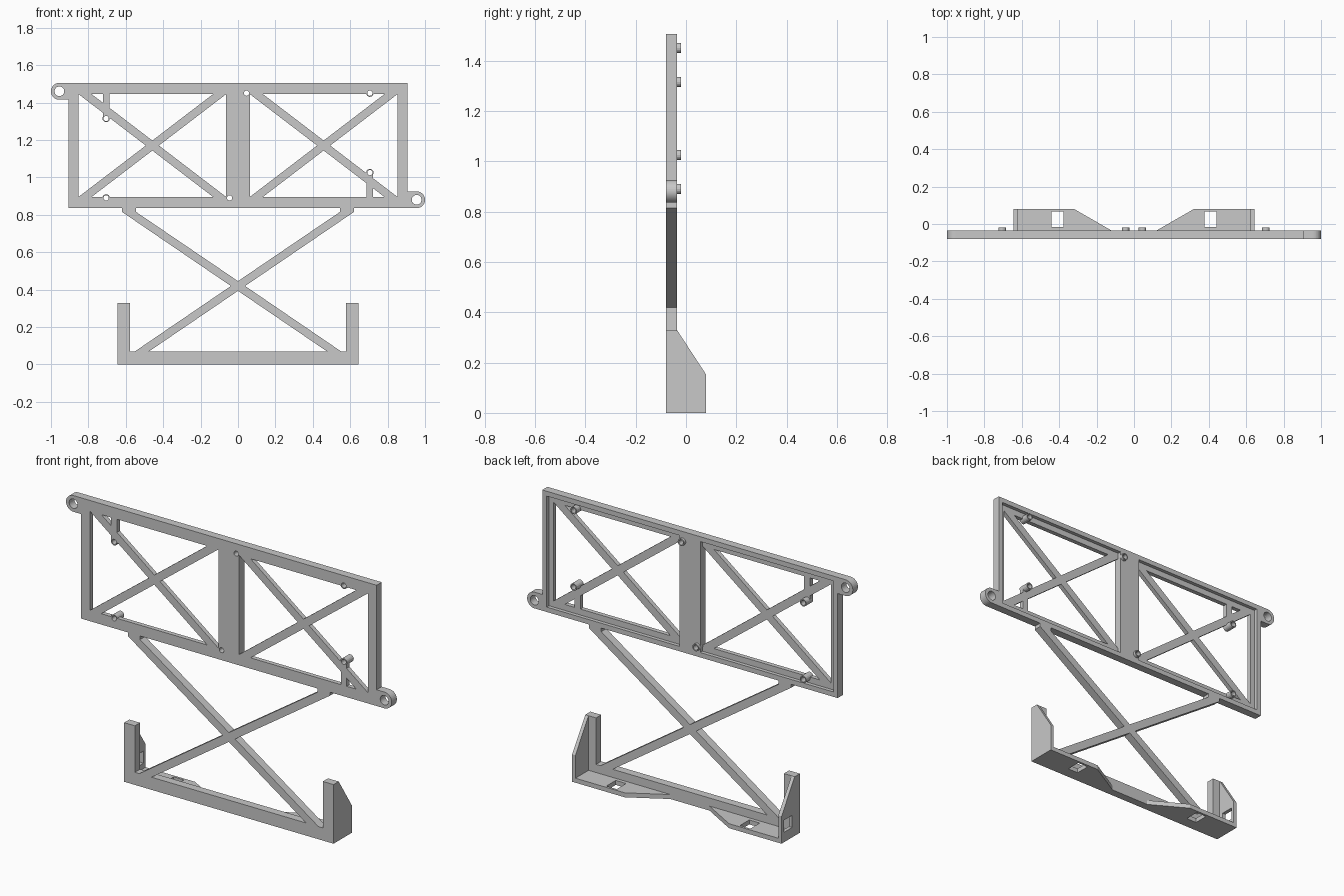
import bpy, bmesh, math

cube = bpy.data.objects.get("Cube")
if cube:
    bpy.data.objects.remove(cube, do_unlink=True)

grey = bpy.data.materials.new("light grey")
grey.use_nodes = True
colour = (0.58, 0.58, 0.58, 1)
grey.diffuse_color = colour
grey.node_tree.nodes["Principled BSDF"].inputs["Base Color"].default_value = colour

FRONT, BACK, LEDGE = -0.08, -0.035, -0.055
MID = 1.17          # height of the upper frame's centre
PEG, BORE = 0.02, 0.014


def circle(u, v, r, start=0, sweep=360, steps=24):
    n = steps if abs(sweep) == 360 else steps + 1
    return [(u + r * math.cos(math.radians(start + sweep * i / steps)),
             v + r * math.sin(math.radians(start + sweep * i / steps))) for i in range(n)]


def rect(u0, v0, u1, v1):
    return [(u0, v0), (u1, v0), (u1, v1), (u0, v1)]


def turn(points):
    """Half turn about the centre of the upper frame."""
    return [(-u, 2 * MID - v) for u, v in points]


def flip(points):
    """Mirror left to right, in reverse order so an outline can continue."""
    return [(-u, v) for u, v in reversed(points)]


def plate(name, loops, lo, hi, axis="y"):
    """Flat plate from an outline and hole loops, thick along one axis."""
    curve = bpy.data.curves.new(name, "CURVE")
    curve.dimensions = "2D"
    curve.fill_mode = "BOTH"
    curve.extrude = (hi - lo) / 2
    for loop in loops:
        spline = curve.splines.new("POLY")
        spline.points.add(len(loop) - 1)
        for p, (u, v) in zip(spline.points, loop):
            p.co = (u, v, 0, 1)
        spline.use_cyclic_u = True
    temp = bpy.data.objects.new(name + " outline", curve)
    bpy.context.collection.objects.link(temp)
    bpy.context.view_layer.update()
    deps = bpy.context.evaluated_depsgraph_get()
    mesh = bpy.data.meshes.new_from_object(temp.evaluated_get(deps))
    bpy.data.objects.remove(temp, do_unlink=True)
    place = {"x": lambda u, v, w: (w, u, v),
             "y": lambda u, v, w: (u, w, v),
             "z": lambda u, v, w: (u, v, w)}[axis]
    bm = bmesh.new()
    bm.from_mesh(mesh)
    bmesh.ops.remove_doubles(bm, verts=bm.verts, dist=1e-5)
    for v in bm.verts:
        v.co = place(v.co.x, v.co.y, v.co.z + (lo + hi) / 2)
    bmesh.ops.recalc_face_normals(bm, faces=bm.faces)
    for f in bm.faces:
        f.smooth = False
    bm.to_mesh(mesh)
    bm.free()
    mesh.name = name
    mesh.materials.clear()
    mesh.materials.append(grey)
    obj = bpy.data.objects.new(name, mesh)
    bpy.context.collection.objects.link(obj)


# Upper frame: outline with a round ear at two opposite corners
half = [(0.907, 1.505)] + circle(-0.955, 1.46, 0.045, 90, 180, 16) + [(-0.907, 1.415)]
outline = half + turn(half)

# Round holes: one ear and one peg beside the centre bar, repeated by the half turn
holes = [circle(-0.955, 1.46, 0.026), circle(-0.045, 0.89, BORE, steps=16)]
holes += [turn(h) for h in holes]

# Triangular openings that leave a crossed brace in each bay
x0, x1, z0, z1, w = -0.853, -0.063, 0.895, 1.445, 0.07
xc = (x0 + x1) / 2
tip = (z1 - z0) / (x1 - x0 - w) * (xc - x0 - w)
# The lower opening has a round bite where the edge peg's bore crosses it
lean = math.degrees(math.asin((z0 - 0.89) / BORE))
bite = circle(-0.705, 0.89, BORE, 180 - lean, 180 + 2 * lean, 14)
triangles = [[(x0 + w, z0)] + bite + [(x1 - w, z0), (xc, z0 + tip)],
             [(x0 + w, z1), (x1 - w, z1), (xc, z1 - tip)],
             [(x0, z0), (x0, z1), (xc - w / 2, MID)],
             [(x1, z0), (x1, z1), (xc + w / 2, MID)]]
triangles += [turn(t) for t in triangles]
pocket = rect(-0.88, 0.862, x1, 1.478)

plate("frame_front", [outline] + holes + triangles, FRONT, LEDGE)
plate("frame_rim", [outline] + holes + [pocket, turn(pocket)], LEDGE, BACK)

# Hollow pegs
spots = [(-0.705, 1.315), (0.045, 1.45), (0.705, 1.45)]
for i, (u, v) in enumerate(spots + turn(spots)):
    loops = [circle(u, v, PEG, steps=16), circle(u, v, BORE, steps=16)]
    plate(f"peg_{i + 1}", loops, FRONT, -0.02)

# Short struts that carry the two offset pegs, hollowed round the bore
strut = ([(-0.723, 1.315)] + circle(-0.705, 1.315, BORE, 180, -180, 8)
         + [(-0.687, 1.315), (-0.687, 1.45), (-0.723, 1.45)])
plate("peg_strut_upper", [strut], FRONT, LEDGE)
plate("peg_strut_lower", [turn(strut)], FRONT, LEDGE)

# Lower crossed brace, drawn as one half and its mirror image
crotch, peak = (0, 0.393), (0, 0.445)
arm = [(0.475, 0.07), (0.55, 0.07), (0.038, 0.419),
       (0.62, 0.815), (0.62, 0.84), (0.545, 0.84), (0.545, 0.815)]
plate("lower_cross_brace", [[crotch] + arm + [peak] + flip(arm)], FRONT, BACK)

# Base bar with an upright at each end
upright = [(0.643, 0), (0.643, 0.328), (0.577, 0.328), (0.577, 0.07)]
plate("base_bar", [upright + flip(upright)], FRONT, BACK)

# Rear shelves and end gussets; only the right gusset has a window
for side, name in ((-1, "right"), (1, "left")):
    shelf = [(0.643, BACK), (0.643, 0.08), (0.32, 0.08), (0.12, BACK)]
    slot = rect(0.378, -0.015, 0.442, 0.067)
    plate(name + "_shelf", [[(side * u, v) for u, v in loop] for loop in (shelf, slot)],
          0, 0.025, "z")
    gusset = [[(BACK, 0), (0.08, 0), (0.08, 0.152), (BACK, 0.328)]]
    if side < 0:
        gusset.append(rect(-0.012, 0.055, 0.06, 0.122))
    ends = sorted((side * 0.623, side * 0.643))
    plate(name + "_gusset", gusset, *ends, "x")
